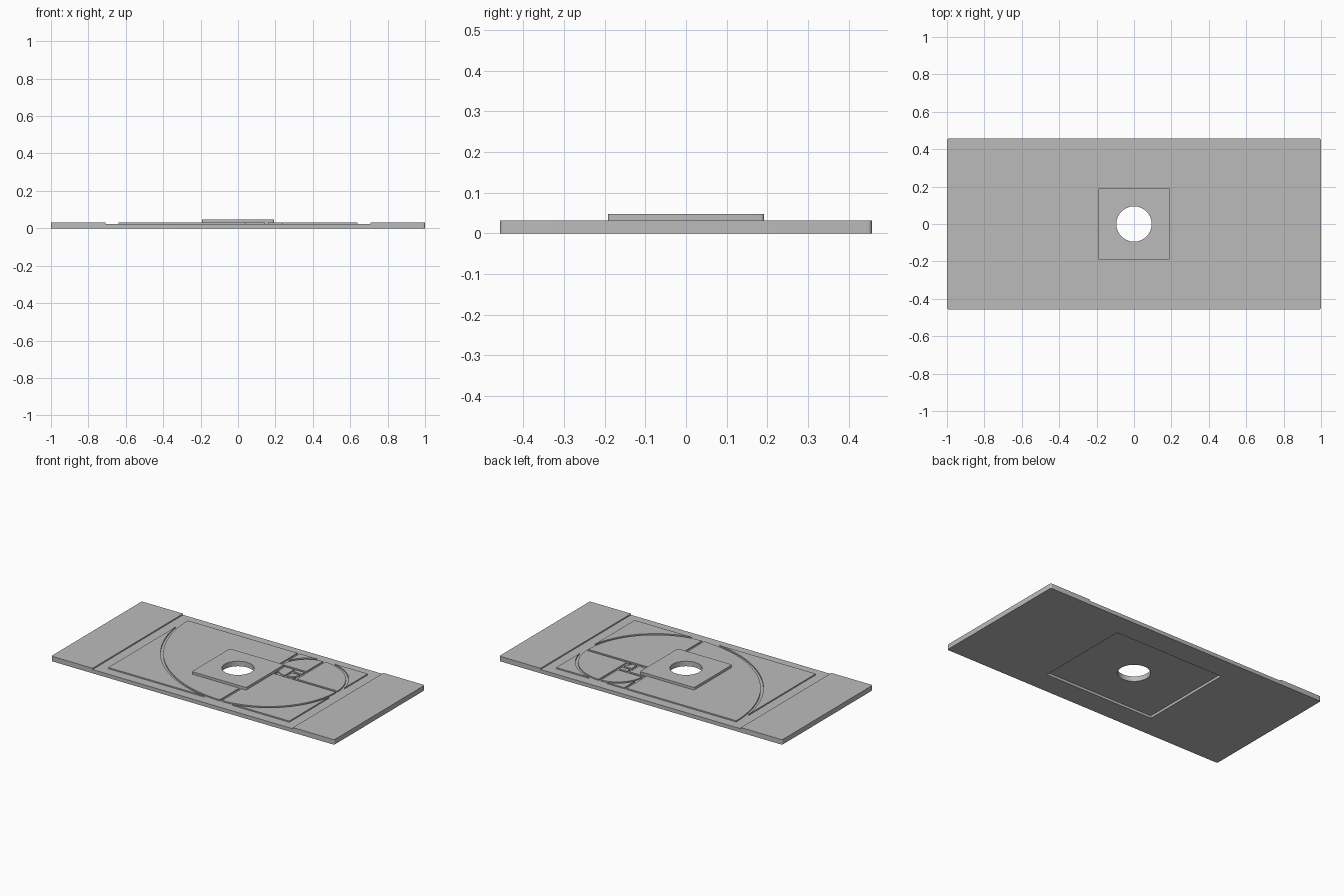
import bpy, bmesh
from math import cos, sin, pi

old = bpy.data.objects.get("Cube")
if old:
    bpy.data.objects.remove(old, do_unlink=True)

grey = bpy.data.materials.new("plain_grey")
grey.use_nodes = True
grey.diffuse_color = (0.5, 0.5, 0.5, 1)
grey.node_tree.nodes["Principled BSDF"].inputs["Base Color"].default_value = grey.diffuse_color

FLOOR, DECK, TOP = 0.024, 0.032, 0.048   # trench floor, deck and boss heights
PHI = (1 + 5 ** 0.5) / 2
GROOVE = 0.016


def prism(name, outline, z0, z1):
    """Extrude a flat outline from z0 up to z1."""
    bm = bmesh.new()
    face = bm.faces.new([bm.verts.new((x, y, z0)) for x, y in outline])
    ext = bmesh.ops.extrude_face_region(bm, geom=[face])
    for v in ext["geom"]:
        if isinstance(v, bmesh.types.BMVert):
            v.co.z = z1
    bmesh.ops.recalc_face_normals(bm, faces=bm.faces)
    mesh = bpy.data.meshes.new(name)
    bm.to_mesh(mesh)
    bm.free()
    mesh.materials.append(grey)
    obj = bpy.data.objects.new(name, mesh)
    bpy.context.collection.objects.link(obj)
    return obj


def arc(cx, cy, r, a0, a1, n):
    return [(cx + r * cos(a0 + (a1 - a0) * i / n), cy + r * sin(a0 + (a1 - a0) * i / n))
            for i in range(n + 1)]


def rect(x0, y0, x1, y1):
    return [(x0, y0), (x1, y0), (x1, y1), (x0, y1)]


def rounded(hx, hy, r):
    pts = []
    for k, (sx, sy) in enumerate([(1, 1), (-1, 1), (-1, -1), (1, -1)]):
        pts += arc(sx * (hx - r), sy * (hy - r), r, k * pi / 2, (k + 1) * pi / 2, 5)
    return pts


def cut(obj, cutters):
    """Subtract every cutter from the object and apply the result."""
    for c in cutters:
        mod = obj.modifiers.new("cut", 'BOOLEAN')
        mod.operation, mod.solver, mod.object = 'DIFFERENCE', 'EXACT', c
    bpy.context.view_layer.update()
    deps = bpy.context.evaluated_depsgraph_get()
    mesh = bpy.data.meshes.new_from_object(obj.evaluated_get(deps))
    obj.modifiers.clear()
    obj.data = mesh


# Main solids
base = prism("base_plate", rounded(1, 0.457, 0.01), 0, DECK)
panel = prism("spiral_panel", rect(-0.64, -0.64 / PHI, 0.64, 0.64 / PHI), FLOOR, DECK)
boss = prism("centre_boss", rounded(0.192, 0.192, 0.008), FLOOR, TOP)

# Cutters: cross trench, underside pocket and centre hole
trench = prism("trench_cutter", rect(-0.708, -0.6, 0.708, 0.6), FLOOR, 0.1)
pocket = prism("pocket_cutter", rect(-0.385, -0.31, 0.385, 0.31), -0.1, 0.016)
hole = prism("hole_cutter", arc(0, 0, 0.094, 0, 2 * pi, 64)[:-1], -0.2, 0.2)

# Golden spiral grooves: peel a square off the left, bottom, right, top in turn
x0, x1, y1 = -0.64, 0.64, 0.64 / PHI
y0 = -y1
h = GROOVE / 2
grooves = []
for i in range(6):
    side = i % 4
    s = min(x1 - x0, y1 - y0)
    if side == 0:
        centre, line = (x0 + s, y1), rect(x0 + s - h, y0, x0 + s + h, y1)
    elif side == 1:
        centre, line = (x0, y0 + s), rect(x0, y0 + s - h, x1, y0 + s + h)
    elif side == 2:
        centre, line = (x1 - s, y0), rect(x1 - s - h, y0, x1 - s + h, y1)
    else:
        centre, line = (x1, y1 - s), rect(x0, y1 - s - h, x1, y1 - s + h)
    a = pi + side * pi / 2
    band = arc(*centre, s + h, a, a + pi / 2, 32) + arc(*centre, s - h, a + pi / 2, a, 32)
    grooves.append(prism("arc_cutter", band, 0, 0.1))
    # Lines run slightly past the edge so that the cuts open cleanly
    mx, my = (0, 0.004) if side % 2 == 0 else (0.004, 0)
    xs, ys = [p[0] for p in line], [p[1] for p in line]
    grooves.append(prism("line_cutter", rect(min(xs) - mx, min(ys) - my,
                                             max(xs) + mx, max(ys) + my), -0.01, 0.11))
    if side == 0:
        x0 += s
    elif side == 1:
        y0 += s
    elif side == 2:
        x1 -= s
    else:
        y1 -= s

cut(base, [trench, pocket, hole])
cut(panel, grooves + [hole])
cut(boss, [hole])

for c in grooves + [trench, pocket, hole]:
    bpy.data.objects.remove(c, do_unlink=True)

# Smooth the rounded walls, keep the edges sharp
for obj in bpy.context.selected_objects:
    obj.select_set(False)
for obj in (base, panel, boss):
    obj.select_set(True)
bpy.context.view_layer.objects.active = base
bpy.ops.object.shade_smooth_by_angle(angle=pi / 6)
